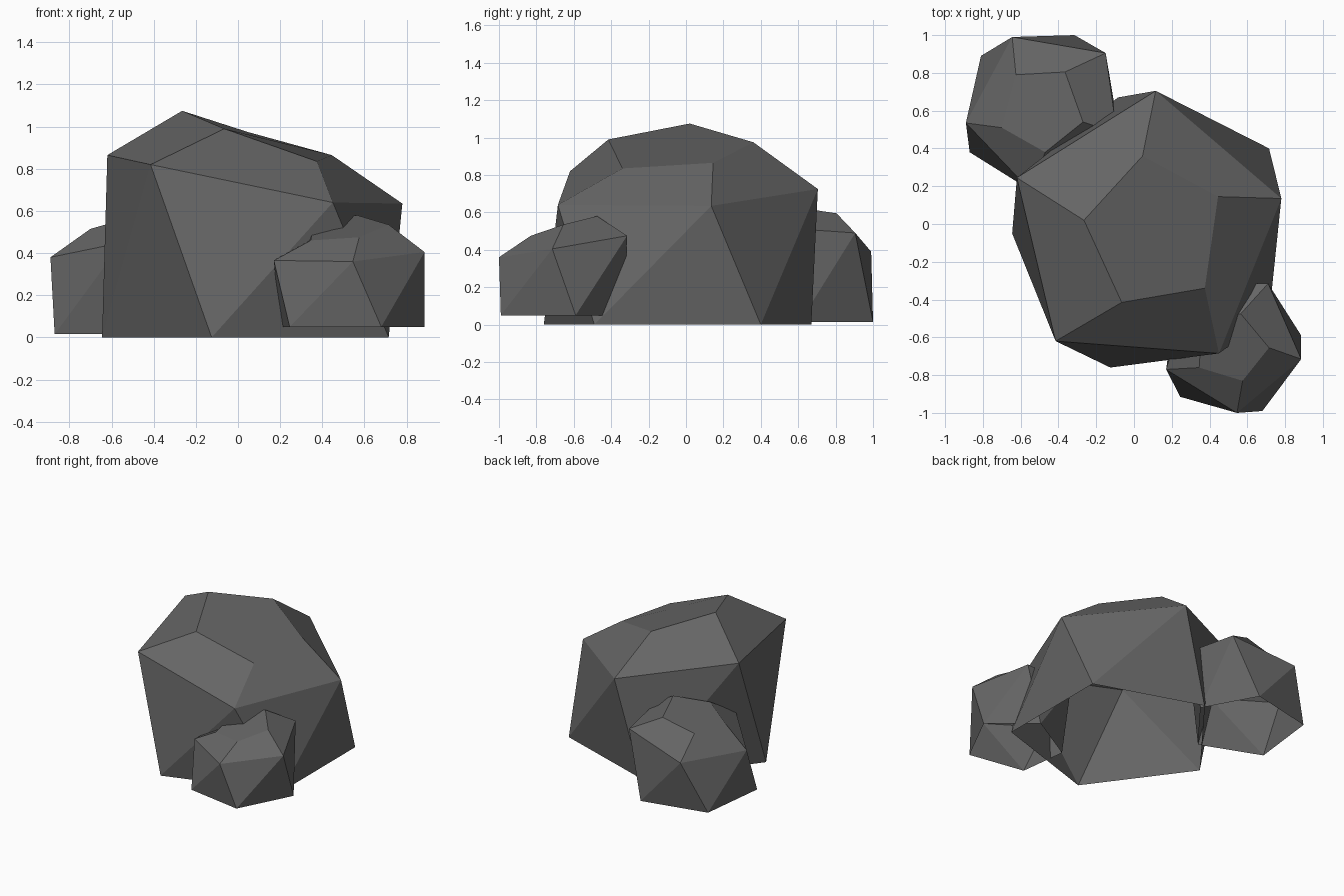
import bpy, bmesh

if "Cube" in bpy.data.objects:
    bpy.data.objects.remove(bpy.data.objects["Cube"])

# One dark stone colour for all rocks
stone = bpy.data.materials.new("dark_grey_stone")
stone.diffuse_color = (0.13, 0.13, 0.13, 1)
stone.use_nodes = True
stone.node_tree.nodes["Principled BSDF"].inputs["Base Color"].default_value = stone.diffuse_color


def rock(name, bottom, middle, top, base_z):
    """Faceted boulder shell from three five-sided rings, open underneath."""
    bm = bmesh.new()
    lo = [bm.verts.new((x, y, base_z)) for x, y in bottom]
    mid = [bm.verts.new(p) for p in middle]
    hi = [bm.verts.new(p) for p in top]
    bm.faces.new(hi)                                    # crown
    for i in range(5):
        j = (i + 1) % 5
        bm.faces.new((mid[i], mid[j], hi[j], hi[i]))    # sloping shoulder
        bm.faces.new((mid[i], lo[i], mid[j]))           # zigzag side facets
        bm.faces.new((lo[i], lo[j], mid[j]))
    # Rings run anticlockwise, so only the crown needs no flip check
    bmesh.ops.recalc_face_normals(bm, faces=bm.faces)
    if sum(f.normal.z for f in bm.faces) < 0:
        bmesh.ops.reverse_faces(bm, faces=bm.faces)
    mesh = bpy.data.meshes.new(name)
    bm.to_mesh(mesh)
    bm.free()
    mesh.materials.append(stone)
    obj = bpy.data.objects.new(name, mesh)
    bpy.context.collection.objects.link(obj)


# Big central boulder
rock("large_rock",
     [(-.645, -.05), (-.125, -.76), (.715, -.49), (.715, .40), (-.085, .67)],
     [(-.62, .245, .865), (-.415, -.62, .82), (.45, -.685, .64),
      (.78, .135, .635), (.115, .705, .725)],
     [(-.265, .02, 1.075), (-.065, -.415, .99), (.375, -.34, .835),
      (.445, .145, .865), (.045, .36, .975)], 0)

# Small rock at the front right
rock("front_rock",
     [(.245, -.915), (.68, -.99), (.885, -.59), (.58, -.33), (.20, -.55)],
     [(.17, -.77, .365), (.545, -1.0, .36), (.885, -.715, .405),
      (.71, -.315, .475), (.31, -.32, .45)],
     [(.345, -.76, .46), (.575, -.83, .475), (.715, -.655, .535),
      (.565, -.475, .58), (.36, -.53, .54)], .05)

# Medium rock at the back left
rock("back_rock",
     [(-.87, .38), (-.42, .20), (-.10, .61), (-.315, 1.0), (-.81, .89)],
     [(-.89, .535, .38), (-.55, .18, .45), (-.09, .48, .52),
      (-.15, .905, .49), (-.645, .99, .39)],
     [(-.70, .51, .515), (-.47, .38, .58), (-.27, .54, .635),
      (-.365, .805, .595), (-.625, .79, .535)], .015)
